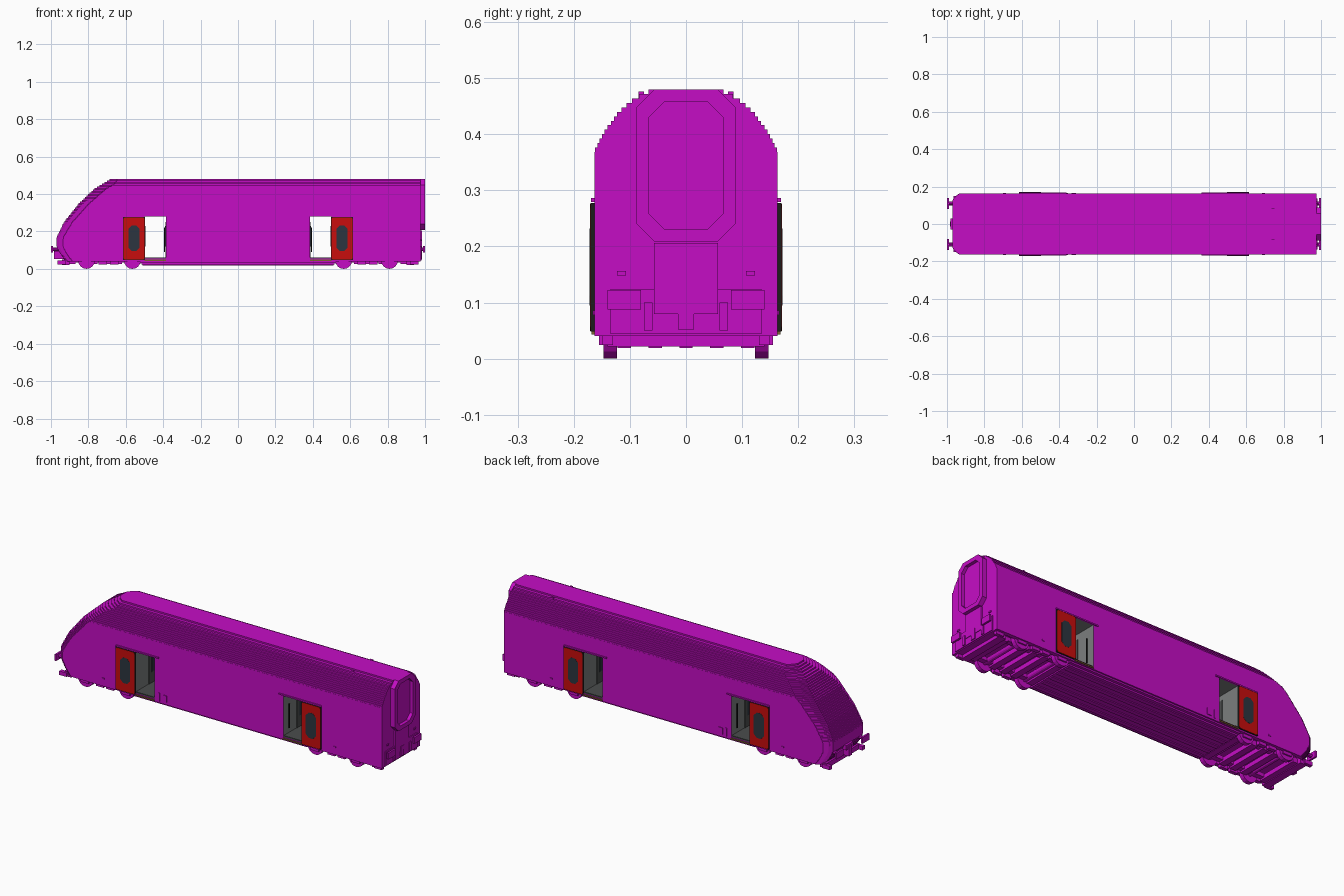
import bpy, bmesh, math
from mathutils import Matrix, Vector

cube = bpy.data.objects.get("Cube")
if cube:
    bpy.data.objects.remove(cube, do_unlink=True)


def material(name, r, g, b):
    m = bpy.data.materials.new(name)
    m.use_nodes = True
    m.diffuse_color = (r, g, b, 1)
    m.node_tree.nodes["Principled BSDF"].inputs["Base Color"].default_value = (r, g, b, 1)
    return m


MAGENTA = material("magenta paint", 0.56, 0.004, 0.56)
RED = material("red door", 0.58, 0.004, 0.004)
GLASS = material("dark glass", 0.025, 0.035, 0.05)
RUBBER = material("black rubber", 0.012, 0.012, 0.012)
GREY = material("grey interior", 0.2, 0.21, 0.21)
DARK = material("dark grey floor", 0.07, 0.075, 0.075)
BRASS = material("brown sill", 0.2, 0.12, 0.03)


def finish(name, bm, *mats):
    bmesh.ops.recalc_face_normals(bm, faces=bm.faces)
    mesh = bpy.data.meshes.new(name)
    bm.to_mesh(mesh)
    bm.free()
    ob = bpy.data.objects.new(name, mesh)
    bpy.context.collection.objects.link(ob)
    for m in mats:
        mesh.materials.append(m)
    return ob


def boxes(name, mat, *bounds):
    """One object from several boxes, each (x0, x1, y0, y1, z0, z1)."""
    bm = bmesh.new()
    for x0, x1, y0, y1, z0, z1 in bounds:
        size = Matrix.Diagonal((x1 - x0, y1 - y0, z1 - z0, 1))
        place = Matrix.Translation(((x0 + x1) / 2, (y0 + y1) / 2, (z0 + z1) / 2))
        bmesh.ops.create_cube(bm, size=1, matrix=place @ size)
    return finish(name, bm, mat)


def both(x0, x1, y0, y1, z0, z1):
    return (x0, x1, y0, y1, z0, z1), (x0, x1, -y1, -y0, z0, z1)


def cylinder(name, mat, x, y, z, radius, length, axis="Y", sides=12):
    bm = bmesh.new()
    turn = Matrix.Rotation(math.pi / 2, 4, "X" if axis == "Y" else "Y")
    bmesh.ops.create_cone(bm, cap_ends=True, segments=sides, radius1=radius, radius2=radius,
                          depth=length, matrix=Matrix.Translation((x, y, z)) @ turn)
    return finish(name, bm, mat)


def extrude_outline(name, mat, pts, depth, place):
    """Prism from a closed outline, place maps (a, b) to a point."""
    bm = bmesh.new()
    face = bm.faces.new([bm.verts.new(place(a, b)) for a, b in pts])
    new = bmesh.ops.extrude_face_region(bm, geom=[face])["geom"]
    bmesh.ops.translate(bm, vec=depth, verts=[v for v in new if isinstance(v, bmesh.types.BMVert)])
    return finish(name, bm, mat)


def lerp_table(table, z):
    for (z0, v0), (z1, v1) in zip(table, table[1:]):
        if z <= z1:
            return v0 + (v1 - v0) * max(0, z - z0) / (z1 - z0)
    return table[-1][1]


# Stepped body shell: nose position and half width by height
NOSE = [(0.04, -0.92), (0.08, -0.95), (0.12, -0.97), (0.17, -0.97), (0.25, -0.93),
        (0.35, -0.85), (0.43, -0.765), (0.48, -0.68)]
WIDTH = [(0.37, 0.163), (0.4, 0.148), (0.44, 0.12), (0.465, 0.09), (0.48, 0.058)]
STEP = 0.008
bm = bmesh.new()
rings = []
for i in range(55):
    z = 0.04 + i * STEP
    nose, half = lerp_table(NOSE, z + STEP / 2), lerp_table(WIDTH, z + STEP / 2)
    cut = min(0.035 + 0.1 * max(0, z - 0.15), half * 0.6)
    side = [(0.975, -half), (nose + cut, -half), (nose + cut * 0.4, -half + cut * 0.45), (nose, -half + cut)]
    outline = side + [(x, -y) for x, y in reversed(side)]
    for height in (z, z + STEP):
        rings.append([bm.verts.new((x, y, height)) for x, y in outline])
for low, high in zip(rings, rings[1:]):
    for j in range(len(low)):
        k = (j + 1) % len(low)
        bm.faces.new((low[j], low[k], high[k], high[j]))
bm.faces.new(rings[0])
bm.faces.new(rings[-1])
bmesh.ops.remove_doubles(bm, verts=bm.verts, dist=0.00005)
bmesh.ops.dissolve_limit(bm, angle_limit=0.01, verts=bm.verts, edges=bm.edges)
body = finish("body_shell", bm, MAGENTA, GREY)


# Through doorways and bogie recesses
def carve(x0, x1, half, z0, z1, index):
    cutter = boxes("cutter", MAGENTA, (x0, x1, -half, half, z0, z1))
    cutter.data.materials.append(GREY)
    for p in cutter.data.polygons:
        p.material_index = index
    cutter.hide_render = True
    mod = body.modifiers.new("carve", "BOOLEAN")
    mod.operation, mod.solver, mod.object = "DIFFERENCE", "EXACT", cutter
    bpy.context.view_layer.objects.active = body
    bpy.ops.object.modifier_apply(modifier=mod.name)
    bpy.data.objects.remove(cutter, do_unlink=True)


for s in (-1, 1):
    a, b = sorted((s * 0.385, s * 0.5))
    carve(a, b, 0.3, 0.055, 0.28, 1)
    a, b = sorted((s * 0.53, s * 0.9))
    carve(a, b, 0.142, 0.0, 0.075, 0)


def span(s, a, b):
    return (s * a, s * b) if s > 0 else (-b, -a)


for s, end in ((-1, "front"), (1, "rear")):
    # Vestibule floor, inner end doors and hand rails
    x = span(s, 0.385, 0.5)
    boxes(end + "_vestibule_floor", DARK, (*x, -0.158, 0.158, 0.053, 0.06))
    boxes(end + "_sill", BRASS, *both(*x, 0.158, 0.168, 0.043, 0.05))
    boxes(end + "_inner_doors", DARK,
          (*span(s, 0.383, 0.388), -0.05, 0.05, 0.06, 0.25),
          (*span(s, 0.497, 0.502), -0.05, 0.05, 0.06, 0.25))
    boxes(end + "_inner_windows", GLASS,
          (*span(s, 0.383, 0.39), -0.03, 0.03, 0.12, 0.23),
          (*span(s, 0.495, 0.502), -0.03, 0.03, 0.12, 0.23))
    boxes(end + "_hand_rails", RUBBER, *both(*span(s, 0.39, 0.395), 0.12, 0.127, 0.09, 0.22))
    # Slid-open doors with rubber edges, glazing and rails on both sides
    boxes(end + "_door_rail", MAGENTA, *both(*span(s, 0.36, 0.615), 0.16, 0.169, 0.279, 0.286))
    boxes(end + "_door_core", RUBBER, *both(*span(s, 0.498, 0.614), 0.162, 0.17, 0.048, 0.277))
    for y, hand in ((-1, "right"), (1, "left")):
        cx = s * 0.556
        for part, mat, w, z0, z1, c, y0, t in (
                ("panel", RED, 0.057, 0.049, 0.276, 0.008, 0.1695, 0.002),
                ("window", GLASS, 0.03, 0.095, 0.232, 0.018, 0.171, 0.0012)):
            pts = [(-w, z0 + c), (-w + c, z0), (w - c, z0), (w, z0 + c),
                   (w, z1 - c), (w - c, z1), (-w + c, z1), (-w, z1 - c)]
            extrude_outline(f"{end}_{hand}_door_{part}", mat, pts, Vector((0, y * t, 0)),
                            lambda a, b: (cx + a, y * y0, b))
    # Bogie: frame, cross beams, axles, axle boxes and wheels
    bars = list(both(*span(s, 0.52, 0.9), 0.09, 0.118, 0.035, 0.055))
    for x in (0.52, 0.62, 0.685, 0.75, 0.87):
        bars.append((*span(s, x, x + 0.035), -0.12, 0.12, 0.026, 0.05))
    for x in (0.565, 0.81):
        bars += both(*span(s, x - 0.025, x + 0.025), 0.145, 0.155, 0.024, 0.05)
        cylinder(end + "_axle", MAGENTA, s * x, 0, 0.045, 0.014, 0.25)
        for y in (-0.135, 0.135):
            cylinder(end + "_wheel", MAGENTA, s * x, y, 0.045, 0.045, 0.024, sides=16)
    for x in (0.64, 0.7, 0.92):
        bars += both(*span(s, x, x + 0.045), 0.13, 0.15, 0.024, 0.045)
    boxes(end + "_bogie_frame", MAGENTA, *bars)
    # Buffers, draw gear and end beam
    for y in (-0.11, 0.11):
        cylinder(end + "_buffer_stem", MAGENTA, s * 0.965, y, 0.105, 0.01, 0.06, axis="X", sides=8)
        boxes(end + "_buffer_plate", MAGENTA, (*span(s, 0.99, 1.0), y - 0.03, y + 0.03, 0.088, 0.122))
    boxes(end + "_coupler", MAGENTA, (*span(s, 0.93, 0.985), -0.014, 0.014, 0.052, 0.105),
          (*span(s, 0.93, 0.98), -0.03, 0.03, 0.09, 0.115))
    boxes(end + "_end_beam", MAGENTA, (*span(s, 0.9, 0.94), -0.14, 0.14, 0.022, 0.05))

# Stepped belly pan with lengthwise ribs
belly = [(-0.52, 0.52, -0.155, 0.155, 0.032, 0.05), (-0.515, 0.515, -0.14, 0.14, 0.024, 0.04)]
belly += [(-0.51, 0.51, y - 0.012, y + 0.012, 0.019, 0.03) for y in (-0.11, -0.055, 0, 0.055, 0.11)]
boxes("belly_pan", MAGENTA, *belly)

# Rear gangway: octagonal collars with a recessed inner panel
def octagon(w, z0, z1, c):
    return [(-w, z0 + c), (-w + c, z0), (w - c, z0), (w, z0 + c),
            (w, z1 - c), (w - c, z1), (-w + c, z1), (-w, z1 - c)]


outer, inner = octagon(0.088, 0.208, 0.48, 0.032), octagon(0.066, 0.23, 0.458, 0.028)
bm = bmesh.new()
loops = [[bm.verts.new((x, a, b)) for a, b in pts]
         for x, pts in ((0.97, outer), (1.0, outer), (1.0, inner), (0.982, inner))]
for la, lb in zip(loops, loops[1:]):
    for j in range(8):
        k = (j + 1) % 8
        bm.faces.new((la[j], la[k], lb[k], lb[j]))
bm.faces.new(loops[-1])
bm.faces.new(loops[0])
finish("rear_gangway", bm, MAGENTA)

# Rear end door threshold, steps and lamps
boxes("rear_end_panel", MAGENTA, (0.97, 0.983, -0.057, 0.057, 0.08, 0.206),
      (0.97, 0.98, -0.135, 0.135, 0.045, 0.123),
      *both(0.97, 0.98, 0.107, 0.123, 0.148, 0.156),
      *both(0.97, 0.985, 0.06, 0.075, 0.05, 0.1))

# Small side fittings and roof knobs
boxes("side_fittings", MAGENTA, *both(-0.36, -0.352, 0.16, 0.167, 0.05, 0.095),
      *both(-0.335, -0.31, 0.16, 0.167, 0.055, 0.09),
      *both(-0.7, -0.685, 0.16, 0.166, 0.078, 0.086),
      *both(0.685, 0.7, 0.16, 0.166, 0.078, 0.086))
boxes("roof_knobs", MAGENTA, *both(0.735, 0.75, 0.075, 0.085, 0.46, 0.476))
